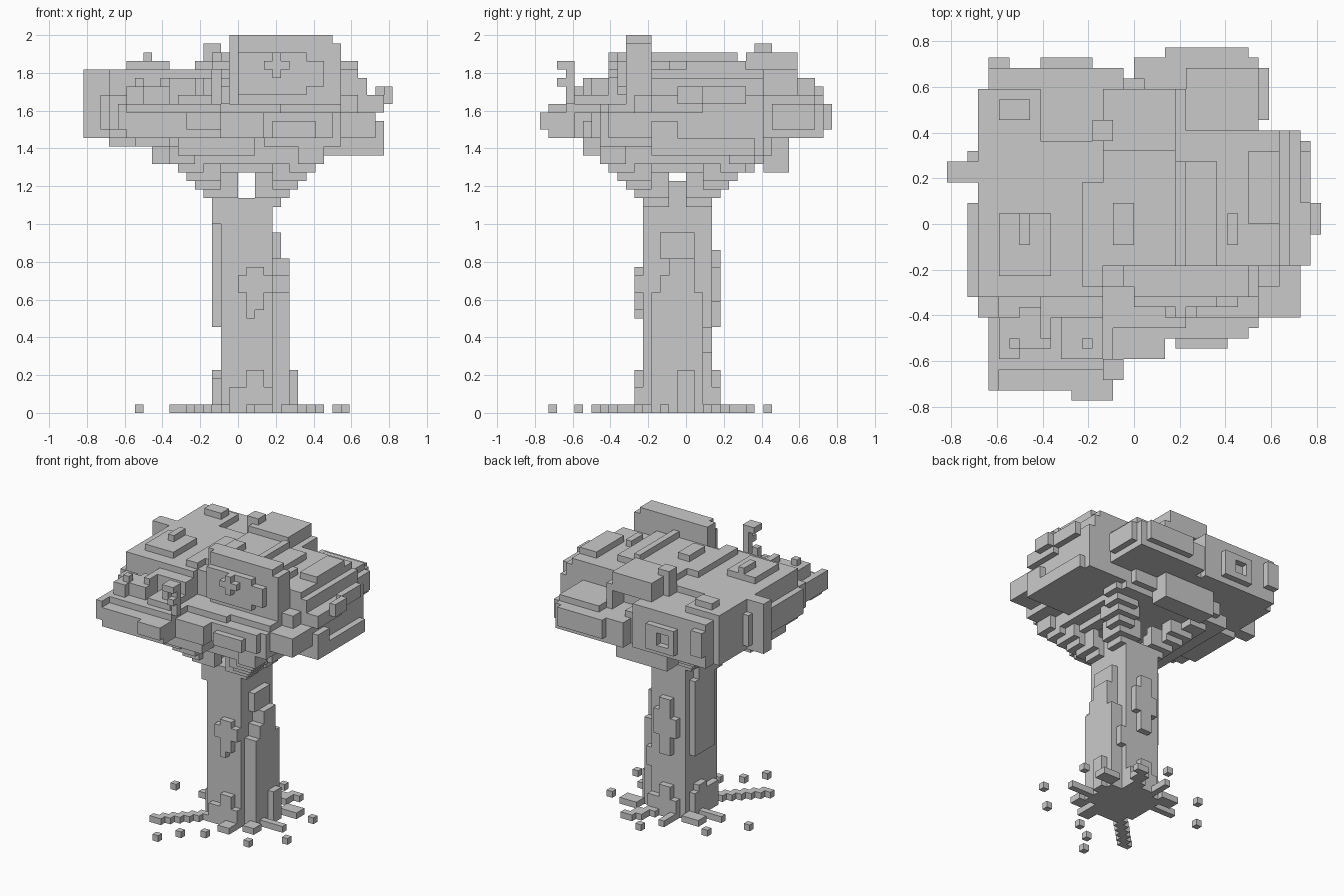
import bpy, bmesh
from mathutils import Vector

cube = bpy.data.objects.get("Cube")
if cube:
    bpy.data.objects.remove(cube)

VOXEL = 2 / 44
occupied = set()
parts = {}

grey = bpy.data.materials.new("plain_grey")
grey.use_nodes = True
grey.diffuse_color = (0.59, 0.59, 0.59, 1)
grey.node_tree.nodes["Principled BSDF"].inputs["Base Color"].default_value = grey.diffuse_color


def fill(name, x0, x1, y0, y1, z0, z1):
    """Fill a block of unit cells that belongs to the named part."""
    cells = parts.setdefault(name, set())
    for x in range(x0, x1):
        for y in range(y0, y1):
            for z in range(z0, z1):
                if (x, y, z) not in occupied:
                    occupied.add((x, y, z))
                    cells.add((x, y, z))


def fill_all(name, blocks):
    for block in blocks:
        fill(name, *block)


def build(name, cells):
    """Turn the exposed sides of the cells into one mesh with merged flat faces."""
    bm = bmesh.new()
    corners = {}

    def corner(point):
        key = tuple(round(value) for value in point)
        if key not in corners:
            corners[key] = bm.verts.new(Vector(key) * VOXEL)
        return corners[key]

    for cell in sorted(cells):
        for axis in range(3):
            for side in (0, 1):
                step = Vector((0, 0, 0))
                step[axis] = 1 if side else -1
                if tuple(round(v) for v in Vector(cell) + step) in occupied:
                    continue
                u, v = Vector((0, 0, 0)), Vector((0, 0, 0))
                u[(axis + 1) % 3] = 1
                v[(axis + 2) % 3] = 1
                start = Vector(cell) + (step if side else Vector((0, 0, 0)))
                loop = [start, start + u, start + u + v, start + v]
                if not side:
                    loop.reverse()
                bm.faces.new([corner(p) for p in loop])
    bmesh.ops.dissolve_limit(bm, angle_limit=0.01, verts=bm.verts, edges=bm.edges)
    mesh = bpy.data.meshes.new(name)
    bm.to_mesh(mesh)
    bm.free()
    mesh.materials.append(grey)
    bpy.context.collection.objects.link(bpy.data.objects.new(name, mesh))


# Trunk column with ragged bark slabs
fill_all("trunk", [
    (-2, 4, -5, 3, 0, 25), (-2, -1, -5, 3, 25, 27), (2, 4, -5, 3, 25, 27),
    (-3, -2, -5, 1, 22, 26), (-3, -2, -3, 2, 10, 22),
])
fill_all("bark_left", [
    (4, 6, -4, 2, 0, 14), (4, 6, -3, 1, 14, 16), (4, 6, -2, 1, 16, 18), (4, 5, -3, 1, 18, 21),
    (4, 5, 2, 3, 7, 10),
])
fill_all("bark_front", [(0, 4, -6, -5, 14, 16), (1, 3, -6, -5, 12, 17), (1, 2, -6, -5, 11, 12)])
fill_all("bark_back", [(-1, 3, 3, 4, 13, 16), (0, 2, 3, 4, 10, 19), (2, 3, 3, 4, 15, 17)])

# Flared base and roots stepping outward
fill_all("root_flare", [
    (-3, 5, -4, 2, 0, 4), (-1, 4, -6, 4, 0, 3), (1, 3, -6, -5, 0, 5),
    (6, 7, -1, 1, 0, 5), (-3, -2, -1, 1, 0, 5), (0, 2, 3, 4, 0, 5),
])
for step in range(7):
    fill("root_front_right", -2 - step, -step, -5 - step, -4 - step, 0, 1)
for step in range(5):
    fill("root_back_left", 2 + step // 2, 4 + step // 2, 3 + step, 4 + step, 0, 1)
fill_all("side_roots", [
    (6, 10, -3, -2, 0, 1), (6, 9, 2, 4, 0, 1), (-7, -3, 0, 1, 0, 1),
    (-5, -2, 2, 4, 0, 1), (2, 4, -8, -5, 0, 1), (5, 7, -6, -4, 0, 1), (-1, 0, 4, 7, 0, 1),
])

# Loose cubes around the foot of the tree
for x, y in ((-12, 0), (-4, -16), (-2, -13), (1, -11), (8, -10), (12, -6), (11, 2), (-8, 5), (1, 9)):
    fill("loose_cubes", x, x + 1, y, y + 1, 0, 1)

# Four branches climbing diagonally from the trunk corners
for name, x, y, sx, sy in (
    ("branch_front_right", -3, -5, -1, -1), ("branch_front_left", 4, -5, 1, -1),
    ("branch_back_right", -3, 2, -1, 1), ("branch_back_left", 4, 2, 1, 1),
):
    for step in range(5):
        bx, by, bz = x + sx * step, y + sy * step, 24 + step
        # each step has one arm along x and one along y, pointing back to the trunk
        reach = 2 + step % 2
        fill(name, min(bx, bx - sx * reach), max(bx, bx - sx * reach) + 1, by, by + 1, bz, bz + 3)
        fill(name, bx, bx + 1, min(by, by - sy * reach), max(by, by - sy * reach) + 1, bz, bz + 3)
        fill(name, bx - 1, bx + 2, by - 1, by + 2, bz + 1, bz + 3)

# Underside of the crown
fill_all("crown_underside", [
    (-10, 9, -9, 9, 29, 31), (-8, 8, -9, 10, 30, 32), (-7, 2, -12, -7, 30, 32),
    (-5, 4, 9, 12, 28, 32), (-7, -4, -8, 8, 28, 29), (5, 7, -7, 7, 28, 29),
    (-12, -8, -6, 6, 31, 32), (-15, -12, -4, 5, 31, 33),
])

# Main crown masses
fill_all("crown_core", [
    (-15, -3, -7, 8, 32, 40), (-4, 5, -6, 10, 31, 40), (-4, 5, -8, -6, 31, 36),
    (-3, 4, -4, 7, 40, 41), (-2, 0, -2, 2, 41, 42), (-5, -3, -6, 4, 40, 41),
])
fill_all("crown_left", [
    (4, 14, -4, 9, 30, 40), (14, 15, -4, 9, 30, 39), (15, 16, -4, 9, 30, 37),
    (4, 12, -9, -4, 31, 36), (12, 16, -9, -4, 32, 35), (12, 14, -6, -4, 35, 37),
    (16, 17, -4, 8, 30, 32), (16, 17, -4, -1, 32, 34), (16, 17, -4, 2, 35, 37),
    (16, 17, 2, 7, 36, 38), (17, 18, -1, 2, 36, 38), (11, 14, 0, 7, 40, 41),
    (4, 8, -4, 6, 40, 41), (4, 5, -4, 6, 41, 42), (9, 10, -2, 1, 40, 41),
])

# Raised wall with a small cross on its front
fill_all("crown_wall", [
    (0, 11, -7, -4, 36, 44), (-1, 0, -6, -4, 36, 44), (11, 12, -7, -4, 36, 43),
    (0, 8, -8, -7, 37, 42), (4, 5, -9, -8, 39, 42), (3, 6, -9, -8, 40, 41),
    (8, 10, -8, -7, 38, 41),
])

# Terraces along the front
fill_all("front_terrace", [
    (-3, 3, -13, -8, 32, 35), (3, 12, -10, -9, 31, 35), (3, 11, -11, -9, 32, 35),
    (4, 9, -12, -11, 32, 34), (-4, 5, -10, -8, 35, 36), (-9, -3, -9, -7, 36, 39),
])

# Low shelf at the front right corner with upright twigs
fill_all("front_shelf", [
    (-14, -2, -14, -7, 33, 36), (-13, -2, -16, -13, 32, 35), (-14, -13, -16, -14, 33, 36),
    (-6, -2, -17, -14, 33, 35), (-15, -13, -9, -7, 33, 37), (-11, -8, -12, -8, 36, 38),
    (-7, -3, -13, -9, 36, 37), (-13, -11, -13, -9, 36, 38), (-9, -8, -11, -8, 38, 39),
])
fill_all("front_twigs", [
    (-2, -1, -14, -13, 36, 40), (-3, -1, -15, -13, 40, 41), (-2, -1, -15, -13, 38, 39),
    (-5, -4, -12, -11, 37, 39), (-12, -11, -12, -11, 38, 39),
])

# Blocks along the back, split by a narrow slot
fill_all("back_right_block", [
    (-15, -9, 8, 13, 32, 40), (-14, -1, 8, 15, 32, 39), (-13, -10, 10, 12, 40, 41),
    (-14, -12, 15, 16, 34, 38), (-2, 1, 8, 14, 32, 37),
])
fill_all("back_left_block", [
    (0, 12, 8, 16, 32, 36), (5, 12, 9, 15, 36, 37), (12, 13, 10, 15, 33, 36),
    (3, 11, 16, 17, 33, 36),
])
fill_all("back_crown_block", [
    (-3, 4, 7, 13, 39, 42), (4, 5, 7, 13, 36, 40), (-4, -2, 8, 10, 40, 43),
])

# Square frame standing out from the back
fill_all("back_frame", [
    (-9, -4, 15, 16, 33, 34), (-9, -4, 15, 16, 36, 37), (-9, -8, 15, 16, 34, 36), (-6, -4, 15, 16, 34, 36),
])

# Ledges on the right side
fill_all("right_ledges", [
    (-18, -15, 4, 6, 32, 40), (-16, -15, 4, 7, 33, 38), (-16, -15, -7, 2, 33, 37),
    (-13, -8, -5, 1, 40, 41), (-11, -10, -2, 1, 41, 42),
])

for name, cells in parts.items():
    build(name, cells)
